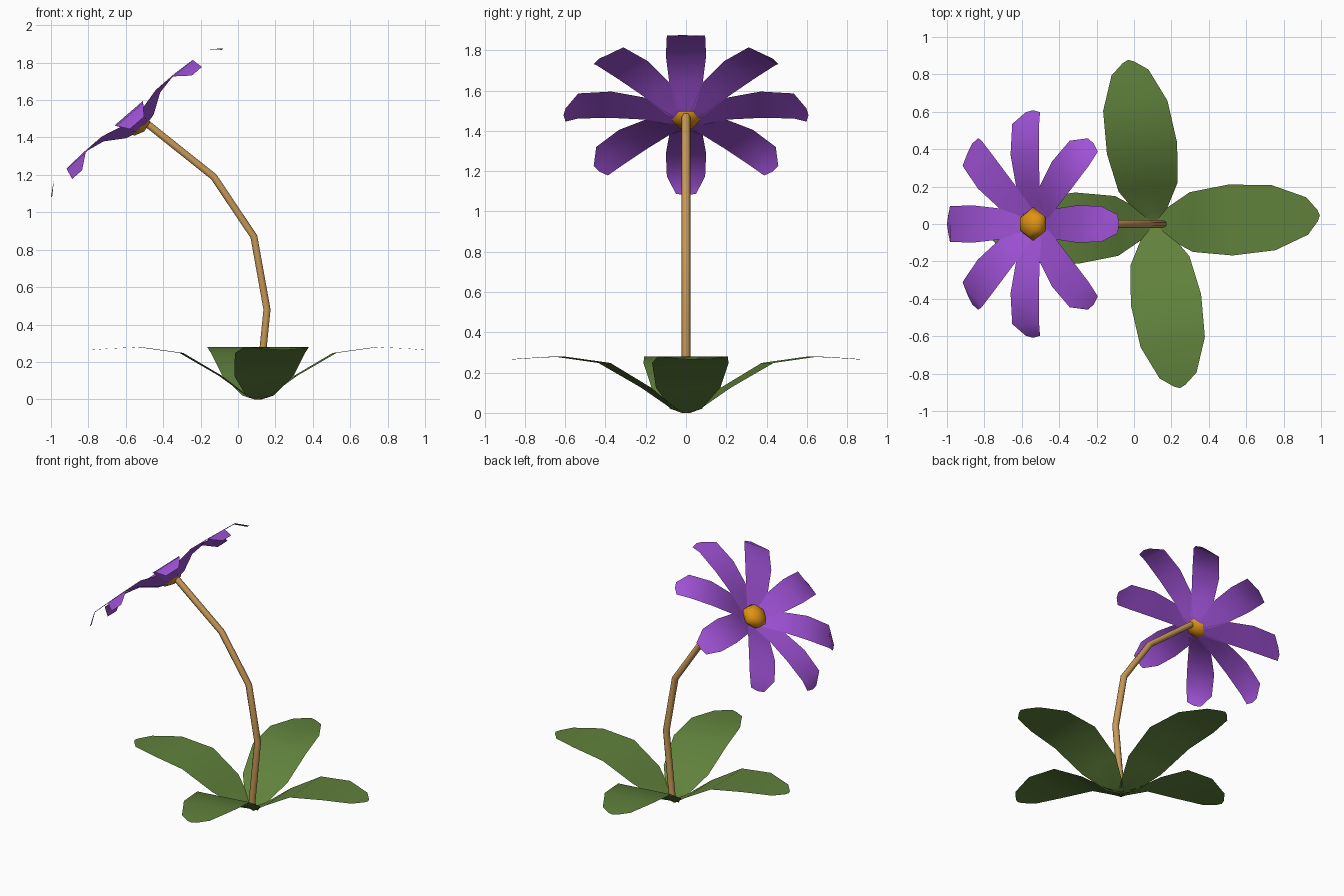
import bpy, math
from mathutils import Matrix, Vector

if "Cube" in bpy.data.objects:
    bpy.data.objects.remove(bpy.data.objects["Cube"])


def material(name, color):
    m = bpy.data.materials.new(name)
    m.diffuse_color = (*color, 1)
    m.use_nodes = True
    m.node_tree.nodes["Principled BSDF"].inputs["Base Color"].default_value = m.diffuse_color
    return m


GREEN = material("leaf green", (0.118, 0.22, 0.045))
PURPLE = material("petal purple", (0.35, 0.085, 0.68))
ORANGE = material("centre orange", (0.75, 0.29, 0.006))
BROWN = material("stem tan", (0.58, 0.32, 0.095))


def blade(name, rows, tip_bulge, matrix, mat):
    """Thin leaf strip along +x; rows are (distance, height, half width)."""
    verts, faces = [], []
    for i, (r, h, w) in enumerate(rows):
        bulge = tip_bulge if i == len(rows) - 1 else 0
        verts += [(r - bulge, w, h), (r, 0, h), (r - bulge, -w, h)]
    for i in range(len(rows) - 1):
        a, b = 3 * i, 3 * i + 3
        faces += [(a + 1, b + 1, b, a), (a + 2, b + 2, b + 1, a + 1)]
    mesh = bpy.data.meshes.new(name)
    mesh.from_pydata([matrix @ Vector(v) for v in verts], [], faces)
    mesh.polygons.foreach_set("use_smooth", [True] * len(faces))
    mesh.materials.append(mat)
    ob = bpy.data.objects.new(name, mesh)
    bpy.context.collection.objects.link(ob)
    return ob


# Four leaves around the foot of the stem
leaf_rows = [(0, 0, 0.02), (0.06, 0.02, 0.075), (0.2, 0.125, 0.16), (0.41, 0.248, 0.19),
             (0.64, 0.28, 0.174), (0.82, 0.27, 0.1), (0.888, 0.265, 0.03)]
for i, angle in enumerate((3, 99, 183, 279)):
    m = Matrix.Translation((0.107, 0, 0)) @ Matrix.Rotation(math.radians(angle), 4, 'Z')
    blade(f"leaf_{i + 1}", leaf_rows, 0.012, m, GREEN)

# Bent stem
curve = bpy.data.curves.new("stem", 'CURVE')
curve.dimensions = '3D'
curve.bevel_depth = 0.022
curve.bevel_resolution = 1
curve.use_fill_caps = True
path = [(0.107, 0.003), (0.155, 0.48), (0.085, 0.87), (-0.13, 1.19), (-0.5, 1.485)]
spline = curve.splines.new('POLY')
spline.points.add(len(path) - 1)
for p, (x, z) in zip(spline.points, path):
    p.co = (x, 0, z, 1)
curve.materials.append(BROWN)
bpy.context.collection.objects.link(bpy.data.objects.new("stem", curve))

# Tilted flower head: eight drooping petals
head = Matrix.Translation((-0.54, 0, 1.478)) @ Matrix.Rotation(math.radians(-40.8), 4, 'Y')
petal_rows = [(0.03, -0.04, 0.015), (0.09, -0.025, 0.045), (0.2, 0.042, 0.083),
              (0.37, 0.068, 0.1), (0.535, 0.06, 0.095), (0.608, 0.0, 0.05)]
for i in range(8):
    blade(f"petal_{i + 1}", petal_rows, 0.01,
          head @ Matrix.Rotation(i * math.pi / 4, 4, 'Z'), PURPLE)

# Flower centre, a low-poly flattened ball
bpy.ops.mesh.primitive_uv_sphere_add(segments=6, ring_count=4, radius=1)
centre = bpy.context.object
centre.name = "flower_centre"
centre.data.transform(head @ Matrix.Diagonal((0.09, 0.09, 0.06, 1)))
centre.data.materials.append(ORANGE)
bpy.ops.object.shade_smooth()
